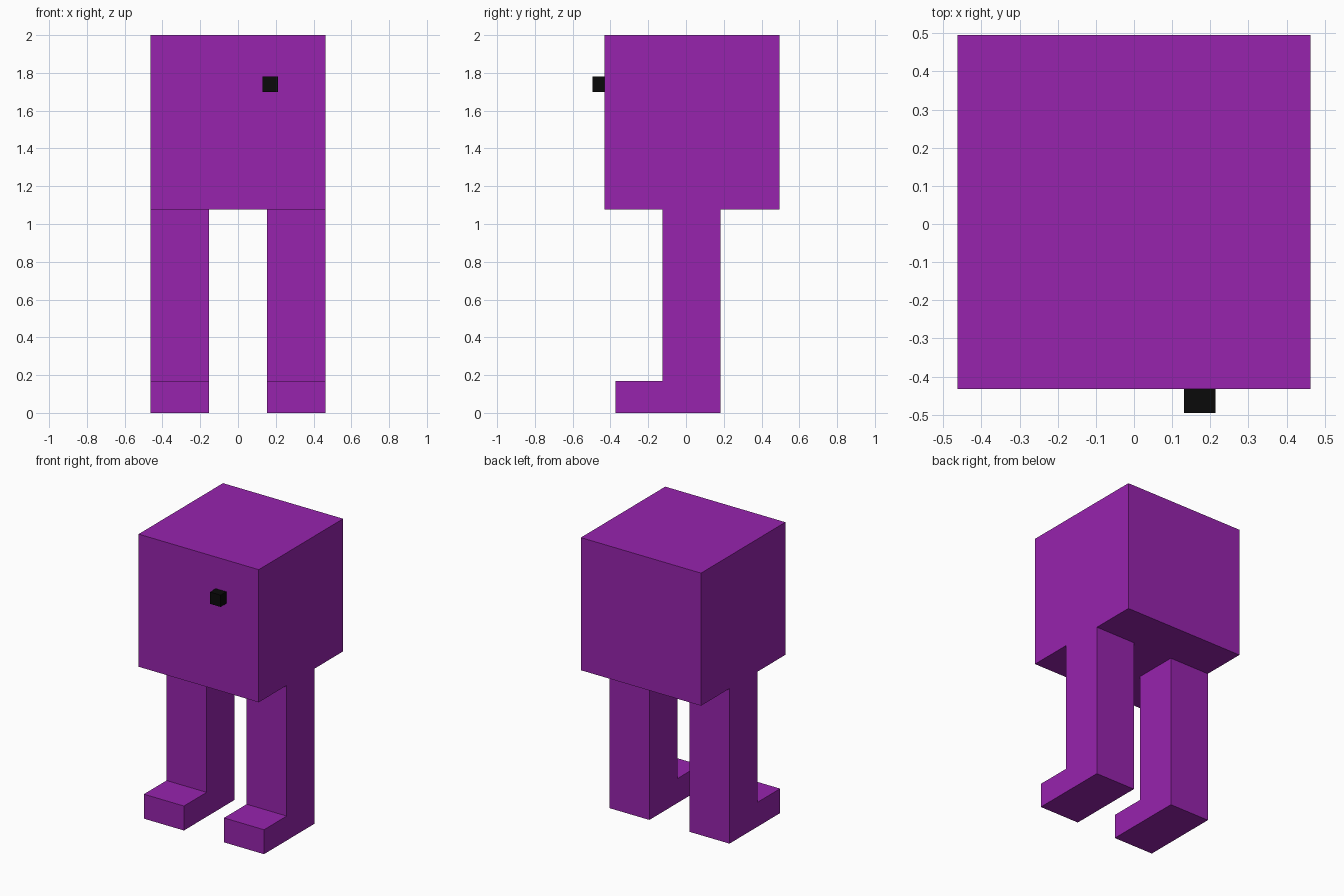
import bpy
import bmesh

if "Cube" in bpy.data.objects:
    bpy.data.objects.remove(bpy.data.objects["Cube"])


def material(name, rgb):
    m = bpy.data.materials.new(name)
    m.diffuse_color = (*rgb, 1)
    m.use_nodes = True
    m.node_tree.nodes["Principled BSDF"].inputs["Base Color"].default_value = m.diffuse_color
    return m


purple = material("purple", (0.31, 0.017, 0.42))
black = material("black", (0.003, 0.003, 0.003))


def extrude_profile(name, profile, x0, x1, mat):
    """Extrude a (y, z) outline along x from x0 to x1."""
    bm = bmesh.new()
    face = bm.faces.new([bm.verts.new((x0, y, z)) for y, z in profile])
    res = bmesh.ops.extrude_face_region(bm, geom=[face], use_keep_orig=True)
    moved = [g for g in res["geom"] if isinstance(g, bmesh.types.BMVert)]
    bmesh.ops.translate(bm, verts=moved, vec=(x1 - x0, 0, 0))
    bmesh.ops.recalc_face_normals(bm, faces=bm.faces)
    mesh = bpy.data.meshes.new(name)
    bm.to_mesh(mesh)
    bm.free()
    mesh.materials.append(mat)
    obj = bpy.data.objects.new(name, mesh)
    bpy.context.collection.objects.link(obj)
    return obj


def rect(y0, y1, z0, z1):
    return [(y0, z0), (y1, z0), (y1, z1), (y0, z1)]


# Cube body
extrude_profile("body", rect(-0.432, 0.495, 1.078, 2.0), -0.462, 0.462, purple)

# Single small eye block on the front
extrude_profile("eye", rect(-0.495, -0.432, 1.698, 1.78), 0.131, 0.213, black)

# L-shaped legs, each with a foot pointing forward
leg = [(-0.374, 0), (0.182, 0), (0.182, 1.078),
       (-0.125, 1.078), (-0.125, 0.17), (-0.374, 0.17)]
for name, x0 in (("left_leg", -0.462), ("right_leg", 0.154)):
    extrude_profile(name, leg, x0, x0 + 0.308, purple)
